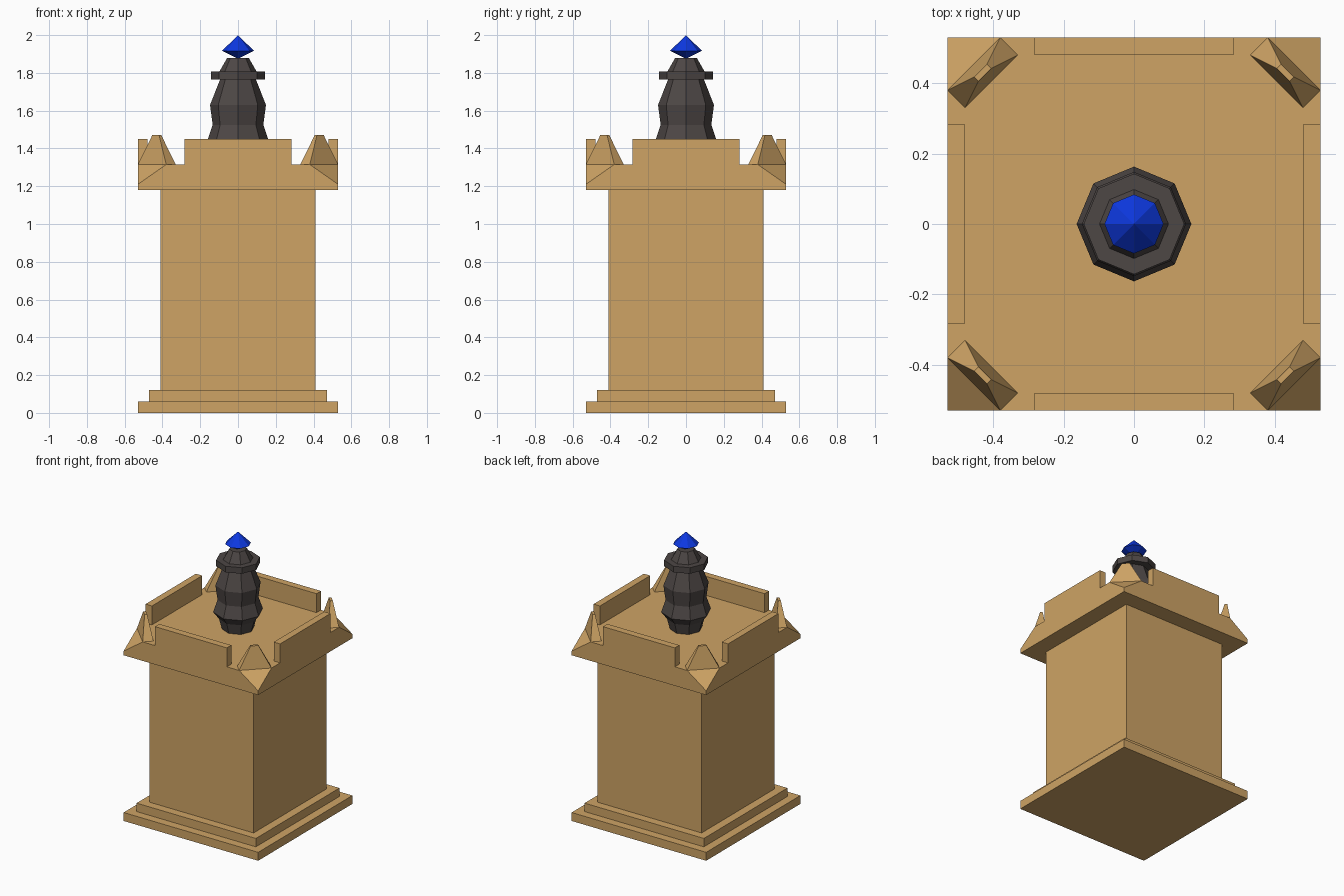
import bpy, bmesh
from math import cos, sin, pi
from mathutils import Vector

if "Cube" in bpy.data.objects:
    bpy.data.objects.remove(bpy.data.objects["Cube"])


def material(name, rgb):
    m = bpy.data.materials.new(name)
    m.diffuse_color = (*rgb, 1)
    m.use_nodes = True
    m.node_tree.nodes["Principled BSDF"].inputs["Base Color"].default_value = m.diffuse_color
    return m


STONE = material("sandstone", (0.62, 0.37, 0.13))
IRON = material("dark_iron", (0.075, 0.063, 0.06))
GEM = material("blue_gem", (0.004, 0.04, 0.75))


def finish(name, bm, mat):
    bmesh.ops.recalc_face_normals(bm, faces=bm.faces)
    me = bpy.data.meshes.new(name)
    bm.to_mesh(me)
    bm.free()
    me.materials.append(mat)
    ob = bpy.data.objects.new(name, me)
    bpy.context.collection.objects.link(ob)
    return ob


def loft(name, rings, mat):
    """Skin a stack of equal-sized point rings and cap both ends."""
    bm = bmesh.new()
    vs = [[bm.verts.new(p) for p in r] for r in rings]
    n = len(vs[0])
    for a, b in zip(vs, vs[1:]):
        for i in range(n):
            j = (i + 1) % n
            bm.faces.new((a[i], a[j], b[j], b[i]))
    bm.faces.new(vs[0])
    bm.faces.new(vs[-1])
    bmesh.ops.remove_doubles(bm, verts=bm.verts, dist=1e-5)
    return finish(name, bm, mat)


def box(name, x0, x1, y0, y1, z0, z1):
    rings = [[(x0, y0, z), (x1, y0, z), (x1, y1, z), (x0, y1, z)] for z in (z0, z1)]
    return loft(name, rings, STONE)


def lathe(name, profile, mat, sides=8):
    rings = [[(r * cos(2 * pi * i / sides), r * sin(2 * pi * i / sides), z)
              for i in range(sides)] for r, z in profile]
    return loft(name, rings, mat)


W, FLOOR = 0.53, 1.315

# stepped plinth and shaft
box("lower_step", -W, W, -W, W, 0, 0.06)
box("upper_step", -0.47, 0.47, -0.47, 0.47, 0.06, 0.12)
box("shaft", -0.41, 0.41, -0.41, 0.41, 0.12, 1.18)

# cap slab with its four top corners sliced off
cap = box("cap_slab", -W, W, -W, W, 1.18, FLOOR)
bm = bmesh.new()
bm.from_mesh(cap.data)
for sx in (-1, 1):
    for sy in (-1, 1):
        bmesh.ops.bisect_plane(bm, geom=bm.verts[:] + bm.edges[:] + bm.faces[:],
                               plane_co=(sx * W, sy * W, 1.21),
                               plane_no=Vector((0.7 * sx, 0.7 * sy, 1)).normalized(),
                               clear_outer=True)
        bmesh.ops.holes_fill(bm, edges=[e for e in bm.edges if e.is_boundary], sides=0)
bmesh.ops.recalc_face_normals(bm, faces=bm.faces)
bm.to_mesh(cap.data)
bm.free()

# parapet walls, one per side
L, T, TOP = 0.283, 0.48, 1.45
box("parapet_front", -L, L, -W, -T, FLOOR, TOP)
box("parapet_back", -L, L, T, W, FLOOR, TOP)
box("parapet_left", -W, -T, -L, L, FLOOR, TOP)
box("parapet_right", T, W, -L, L, FLOOR, TOP)

# tapered horns set diagonally on the corners
for sx, a in ((-1, "left"), (1, "right")):
    for sy, b in ((-1, "front"), (1, "back")):
        rings = []
        for u, v, z in ((0.075, 0.025, FLOOR), (0.018, 0.006, 1.47)):
            rings.append([(sx * (0.43 + p * u + q * v), sy * (0.43 - p * u + q * v), z)
                          for p, q in ((-1, -1), (1, -1), (1, 1), (-1, 1))])
        loft(f"horn_{b}_{a}", rings, STONE)

# eight-sided finial
lathe("finial", [(0.105, FLOOR), (0.125, 1.39), (0.163, 1.44), (0.134, 1.525),
                 (0.148, 1.63), (0.095, 1.765), (0.143, 1.765), (0.143, 1.808),
                 (0.098, 1.808), (0.057, 1.88)], IRON)

# gem on the tip
lathe("gem", [(0, 1.875), (0.084, 1.917), (0, 2.0)], GEM)
